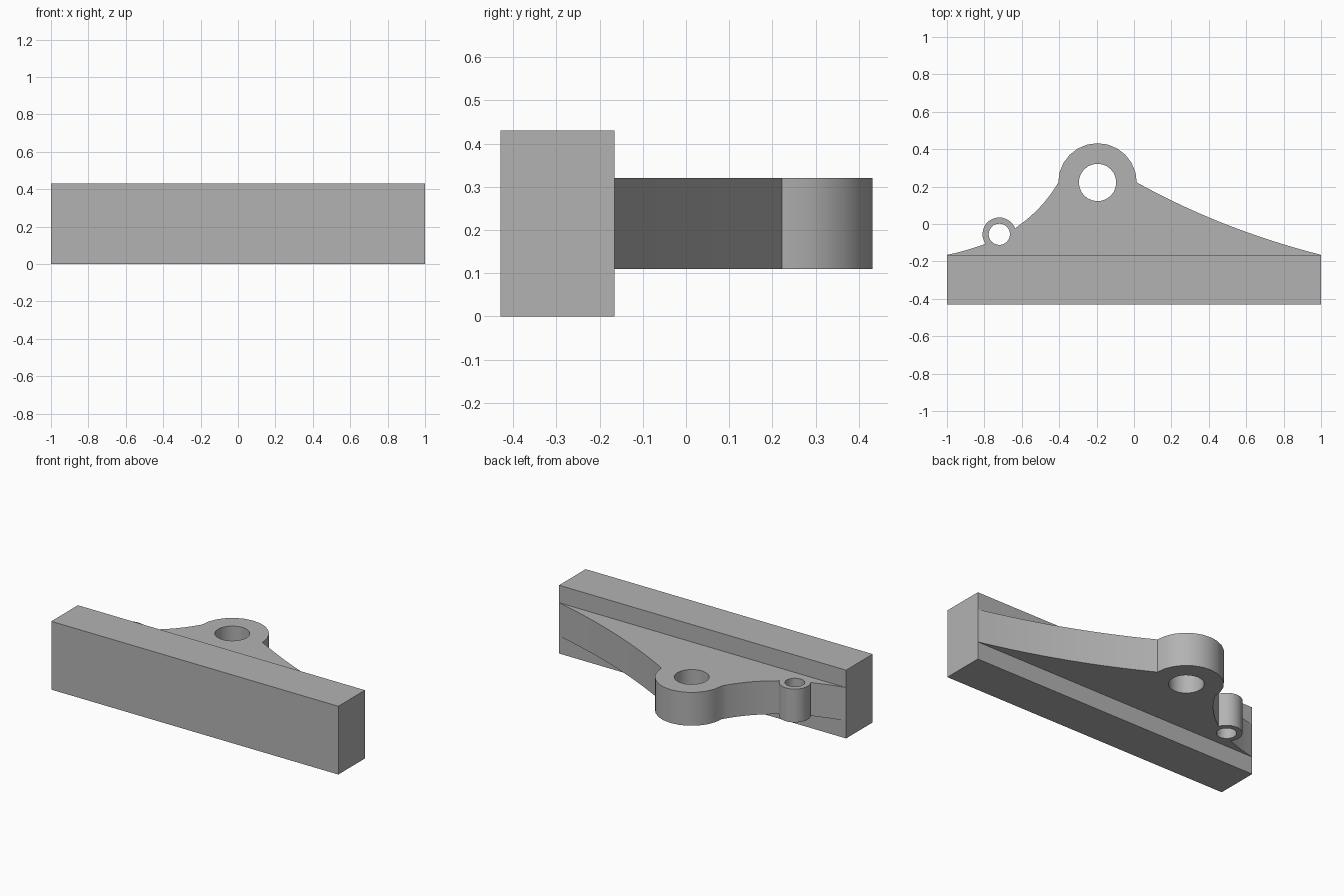
import bpy, bmesh
from math import cos, sin, radians
from mathutils import Vector

cube = bpy.data.objects.get("Cube")
if cube:
    bpy.data.objects.remove(cube, do_unlink=True)

grey = bpy.data.materials.new("plain_grey")
grey.use_nodes = True
grey.diffuse_color = (0.45, 0.45, 0.45, 1)
grey.node_tree.nodes["Principled BSDF"].inputs["Base Color"].default_value = (0.45, 0.45, 0.45, 1)

BACK = -0.165                       # rear face of the bar
BIG, SMALL = Vector((-0.195, 0.222)), Vector((-0.72, -0.055))
BIG_R, SMALL_R = 0.21, 0.09


def arc(centre, radius, start, end, steps):
    angles = [radians(start + (end - start) * i / steps) for i in range(steps + 1)]
    return [centre + radius * Vector((cos(a), sin(a))) for a in angles]


def bend(a, control, b, steps):
    a, c, b = Vector(a), Vector(control), Vector(b)
    ts = [i / steps for i in range(steps + 1)]
    return [a * (1 - t) ** 2 + c * 2 * t * (1 - t) + b * t * t for t in ts]


def finish(bm, name):
    bmesh.ops.recalc_face_normals(bm, faces=bm.faces)
    mesh = bpy.data.meshes.new(name)
    bm.to_mesh(mesh)
    bm.free()
    mesh.materials.append(grey)
    obj = bpy.data.objects.new(name, mesh)
    bpy.context.collection.objects.link(obj)
    return obj


def extrude_loops(name, loops, bottom, top):
    """Fill an outline with holes and extrude it upwards."""
    bm = bmesh.new()
    for loop in loops:
        verts = [bm.verts.new((p.x, p.y, bottom)) for p in loop]
        for i, v in enumerate(verts):
            bm.edges.new((verts[i - 1], v))
    bmesh.ops.triangle_fill(bm, edges=bm.edges[:], use_beauty=True)
    result = bmesh.ops.extrude_face_region(bm, geom=bm.faces[:])
    moved = [g for g in result["geom"] if isinstance(g, bmesh.types.BMVert)]
    bmesh.ops.translate(bm, verts=moved, vec=(0, 0, top - bottom))
    return finish(bm, name)


# Rectangular bar
bm = bmesh.new()
bmesh.ops.create_cube(bm, size=1)
bmesh.ops.scale(bm, verts=bm.verts, vec=(2, BACK + 0.43, 0.43))
bmesh.ops.translate(bm, verts=bm.verts, vec=(0, (BACK - 0.43) / 2, 0.215))
finish(bm, "bar")

# Curved web with the large and small eyes
flank = bend((-1, BACK), (-0.581, -0.08), (BIG.x - BIG_R, BIG.y), 24)
flank = [p for p in flank if (p - SMALL).length > SMALL_R + 0.012]
outline = [p for p in flank if p.x < SMALL.x]
outline += arc(SMALL, SMALL_R, 215, 20, 16)
outline += [p for p in flank if p.x > SMALL.x][:-1]
outline += arc(BIG, BIG_R, 180, 0, 12)
outline += bend((BIG.x + BIG_R, BIG.y), (0.47, -0.03), (1, BACK), 16)[1:]
holes = [arc(BIG, 0.1, 0, 345, 23), arc(SMALL, 0.057, 0, 345, 23)]
web = extrude_loops("web_with_eyes", [outline] + holes, 0.11, 0.32)

bpy.ops.object.select_all(action='DESELECT')
web.select_set(True)
bpy.context.view_layer.objects.active = web
bpy.ops.object.shade_smooth_by_angle(angle=radians(28))
